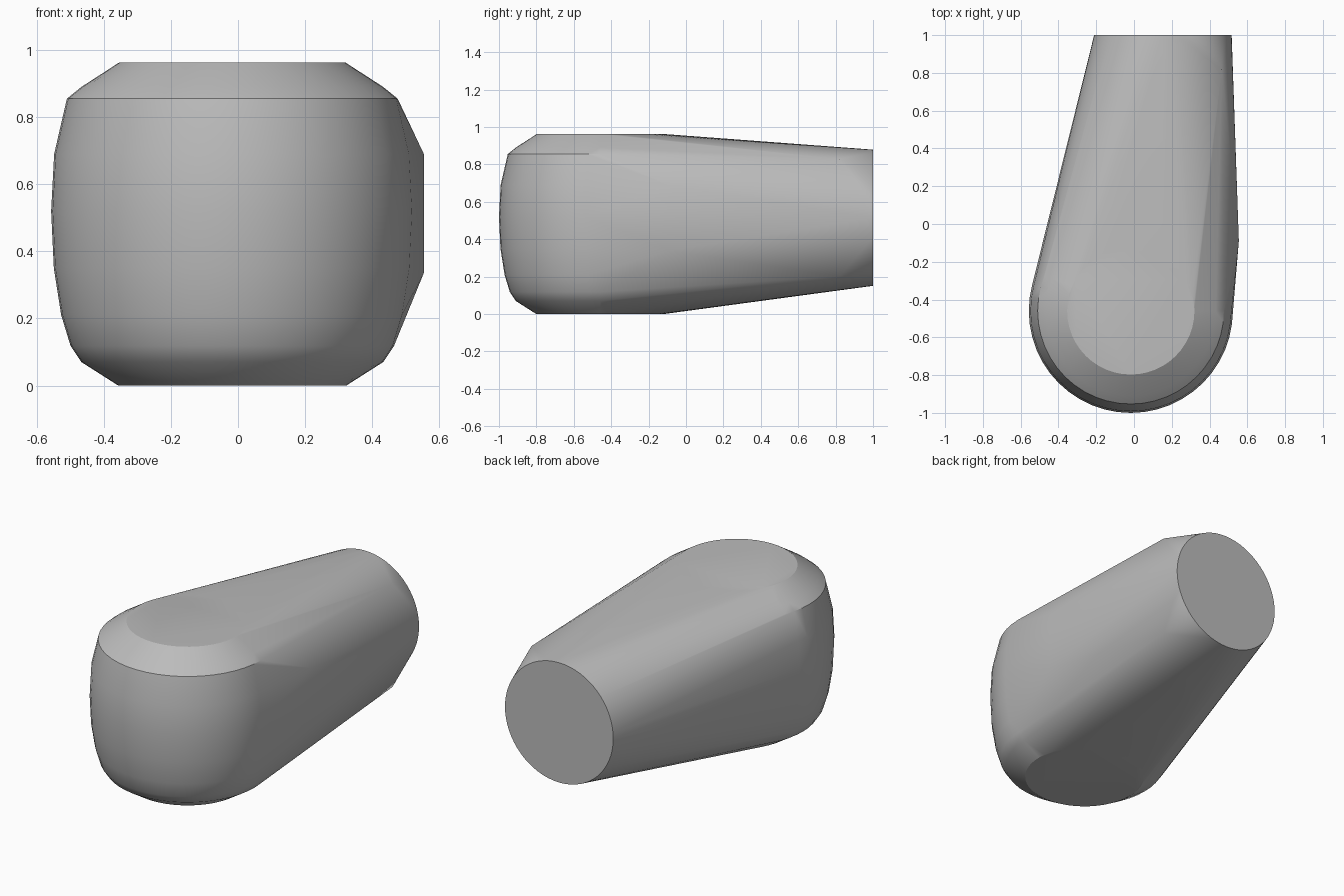
import bpy, bmesh
from math import sin, cos, pi, radians

if "Cube" in bpy.data.objects:
    bpy.data.objects.remove(bpy.data.objects["Cube"], do_unlink=True)

# Single grey material
GREY = (0.5, 0.5, 0.5, 1)
mat = bpy.data.materials.new("plain grey")
mat.use_nodes = True
mat.diffuse_color = GREY
mat.node_tree.nodes["Principled BSDF"].inputs["Base Color"].default_value = GREY


def circle(radius, count):
    """Points of a flat circle."""
    return [(radius * cos(2 * pi * i / count), radius * sin(2 * pi * i / count))
            for i in range(count)]


points = []

# Upright barrel at the front: (radius, height) rings
BARREL = [(0.34, 0), (0.45, 0.07), (0.482, 0.118), (0.51, 0.21), (0.532, 0.35),
          (0.54, 0.52), (0.531, 0.69), (0.493, 0.855), (0.45, 0.89), (0.337, 0.963)]
for radius, z in BARREL:
    points += [(a - 0.017, b - 0.46, z) for a, b in circle(radius, 48)]

# Round flat end at the back
points += [(a + 0.153, 1, b + 0.515) for a, b in circle(0.364, 64)]

# Corners behind the end disc, and the bulge on the flat side
for side in (-1, 1):
    points.append((0.465, 0.82, 0.515 + side * 0.313))
    points.append((-0.1, 0.87, 0.515 + side * 0.305))
    points.append((0.555, -0.09, 0.513 + side * 0.175))

# Stretch one skin over all of it
bm = bmesh.new()
for p in points:
    bm.verts.new(p)
hull = bmesh.ops.convex_hull(bm, input=bm.verts[:])
bmesh.ops.delete(bm, geom=[v for v in bm.verts if not v.link_faces], context='VERTS')
bmesh.ops.dissolve_limit(bm, angle_limit=radians(0.3), verts=bm.verts[:], edges=bm.edges[:])
bmesh.ops.recalc_face_normals(bm, faces=bm.faces[:])

mesh = bpy.data.meshes.new("rounded_body")
bm.to_mesh(mesh)
bm.free()
mesh.materials.append(mat)
body = bpy.data.objects.new("rounded_body", mesh)
bpy.context.collection.objects.link(body)

# Smooth sides with crisp rims
bpy.ops.object.select_all(action='DESELECT')
body.select_set(True)
bpy.context.view_layer.objects.active = body
bpy.ops.object.shade_smooth_by_angle(angle=radians(30))
